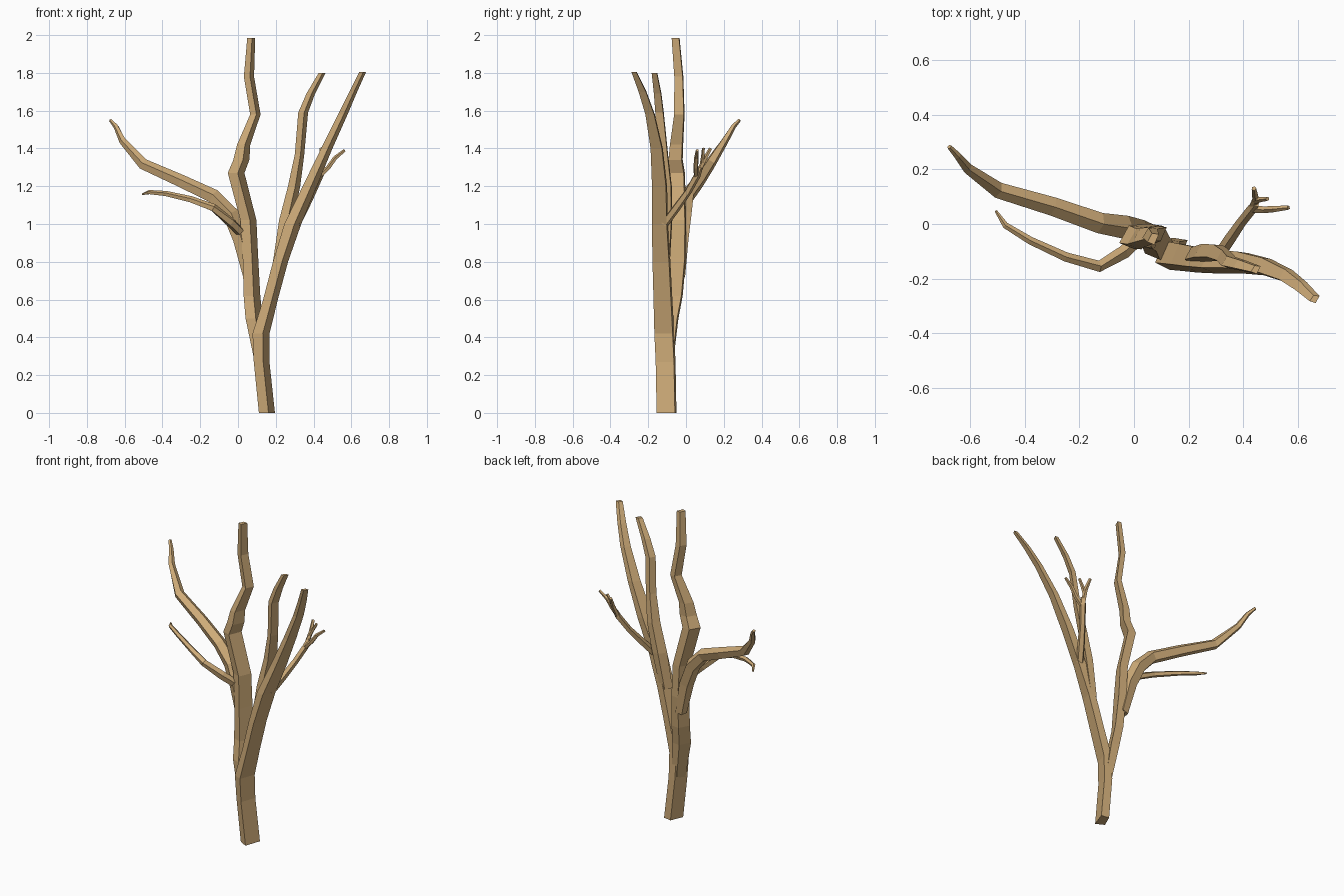
import bpy, bmesh, math
from mathutils import Vector

wood = bpy.data.materials.new("tan_wood")
wood.diffuse_color = (0.62, 0.41, 0.19, 1)

# Uneven cross-section shared by all upright limbs (unit width and depth)
PROFILE = [(-.5, -.25), (.1, -.5), (.5, .42), (-.1, .5)]


def loft(name, rings):
    """Skin a list of rings into a closed, flat-shaded tube."""
    bm = bmesh.new()
    rows = [[bm.verts.new(p) for p in ring] for ring in rings]
    n = len(rows[0])
    for a, b in zip(rows, rows[1:]):
        for i in range(n):
            j = (i + 1) % n
            bm.faces.new((a[i], a[j], b[j], b[i]))
    bm.faces.new(rows[0][::-1])
    bm.faces.new(rows[-1])
    bmesh.ops.recalc_face_normals(bm, faces=bm.faces)
    me = bpy.data.meshes.new(name)
    bm.to_mesh(me)
    bm.free()
    me.materials.append(wood)
    ob = bpy.data.objects.new(name, me)
    bpy.context.collection.objects.link(ob)
    return ob


def limb(name, rows):
    """Upright limb: rows of centre x, centre y, z, width, depth."""
    loft(name, [[(x + px * w, y + py * d, z) for px, py in PROFILE]
                for x, y, z, w, d in rows])


def branch(name, rows, sides=5, turn=0.3):
    """Leaning branch: rows of x, y, z, radius; rings square to the path."""
    pts = [Vector(r[:3]) for r in rows]
    rings = []
    for i, p in enumerate(pts):
        t = (pts[min(i + 1, len(pts) - 1)] - pts[max(i - 1, 0)]).normalized()
        side = t.cross(Vector((0, 0, 1))).normalized()
        up = side.cross(t)
        r = rows[i][3]
        rings.append([p + r * (math.cos(a) * side + math.sin(a) * up)
                      for a in (turn + k * math.tau / sides for k in range(sides))])
    loft(name, rings)


# Trunk running on into the right limb
limb("trunk_and_right_limb", [
    (.153, -.103, 0, .085, .105), (.125, -.108, .27, .083, .105),
    (.122, -.115, .42, .09, .105), (.172, -.122, .6, .078, .1),
    (.225, -.13, .8, .08, .095), (.29, -.138, 1.0, .09, .085),
    (.38, -.14, 1.2, .075, .08), (.47, -.155, 1.4, .06, .065),
    (.555, -.19, 1.58, .05, .05), (.61, -.23, 1.7, .042, .042),
    (.66, -.275, 1.805, .036, .028)])

# Centre limb with the knotted bend
limb("centre_limb", [
    (.122, -.105, .25, .06, .07), (.085, -.085, .5, .09, .09),
    (.074, -.06, .62, .088, .085), (.066, -.047, .82, .082, .095),
    (.055, -.042, 1.02, .085, .085), (-.01, -.048, 1.27, .088, .085),
    (.018, -.055, 1.34, .085, .075), (.03, -.05, 1.42, .07, .07),
    (.092, -.035, 1.58, .055, .055), (.058, -.038, 1.78, .054, .048),
    (.07, -.055, 1.985, .042, .042)])

# Inner right limb
limb("inner_right_limb", [
    (.215, -.115, .8, .06, .06), (.255, -.105, 1.02, .075, .065),
    (.297, -.105, 1.2, .065, .06), (.326, -.12, 1.37, .05, .05),
    (.345, -.14, 1.59, .052, .045), (.385, -.15, 1.69, .046, .04),
    (.445, -.167, 1.8, .036, .03)])

# Left branches
branch("back_left_branch", [
    (.06, -.035, .72, .035), (.015, -.025, .92, .045), (-.04, -.01, 1.05, .045),
    (-.13, .005, 1.145, .04), (-.3, .065, 1.225, .036), (-.5, .125, 1.315, .031),
    (-.61, .205, 1.44, .02), (-.645, .25, 1.515, .014), (-.675, .282, 1.55, .009)])
branch("front_left_branch", [
    (.01, -.06, .96, .025), (-.04, -.105, 1.01, .026), (-.13, -.155, 1.085, .022),
    (-.25, -.12, 1.13, .018), (-.38, -.06, 1.16, .015), (-.47, -.005, 1.168, .012),
    (-.505, .048, 1.158, .005)])

# Small forked branch behind the right limb
branch("back_twig", [
    (.31, -.115, 1.0, .022), (.35, -.055, 1.08, .022), (.395, .01, 1.17, .019),
    (.435, .06, 1.26, .019), (.445, .075, 1.3, .014)])
for name, rows in {
    "right_twig_fork": [(.43, .055, 1.25, .014), (.48, .052, 1.3, .013),
                        (.515, .055, 1.35, .012), (.565, .06, 1.39, .008)],
    "back_twig_fork": [(.435, .065, 1.27, .014), (.445, .095, 1.335, .013),
                       (.438, .13, 1.4, .009)],
    "middle_twig_fork": [(.443, .085, 1.32, .012), (.465, .09, 1.36, .01),
                         (.488, .092, 1.4, .008)],
}.items():
    branch(name, rows)
